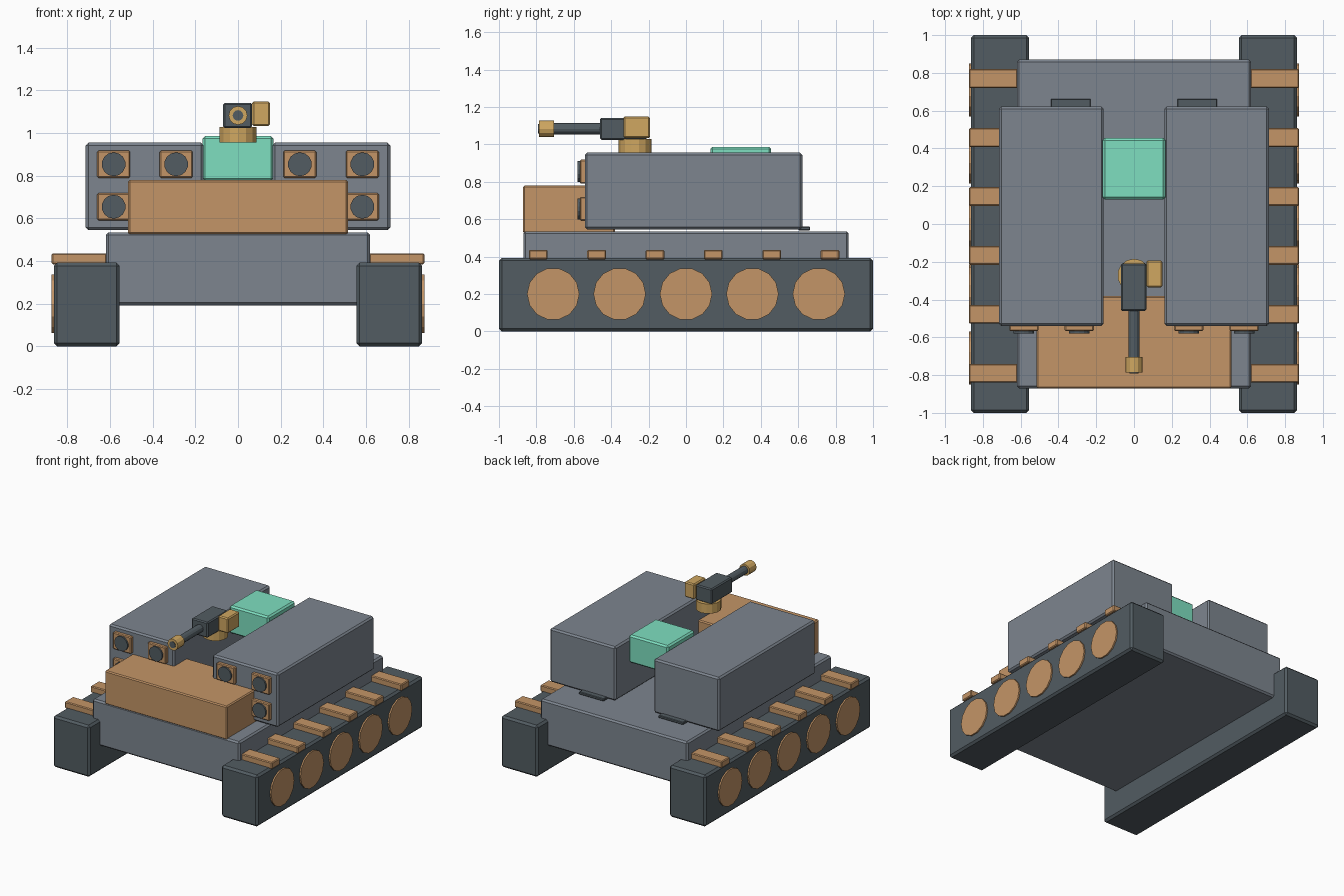
import bpy, bmesh
from math import pi
from mathutils import Matrix

if "Cube" in bpy.data.objects:
    bpy.data.objects.remove(bpy.data.objects["Cube"])


def material(name, rgb):
    m = bpy.data.materials.new(name)
    m.diffuse_color = (*rgb, 1)
    m.use_nodes = True
    m.node_tree.nodes["Principled BSDF"].inputs["Base Color"].default_value = m.diffuse_color
    return m


GREY = material("grey_paint", (0.205, 0.235, 0.275))
DARK = material("dark_steel", (0.084, 0.107, 0.122))
ORANGE = material("orange_tan", (0.55, 0.30, 0.135))
TEAL = material("teal", (0.21, 0.74, 0.53))
GOLD = material("brass", (0.63, 0.39, 0.12))


def finish(name, bm, mat, bevel):
    me = bpy.data.meshes.new(name)
    bm.to_mesh(me)
    bm.free()
    ob = bpy.data.objects.new(name, me)
    bpy.context.collection.objects.link(ob)
    me.materials.append(mat)
    if bevel:
        b = ob.modifiers.new("bevel", "BEVEL")
        b.width, b.segments = bevel, 1
    return ob


def box(name, x, y, z, mat, bevel=0.012):
    """Box from (min, max) ranges on each axis."""
    bm = bmesh.new()
    bmesh.ops.create_cube(bm, size=1)
    for v in bm.verts:
        v.co = [r[0] + (c + 0.5) * (r[1] - r[0]) for c, r in zip(v.co, (x, y, z))]
    return finish(name, bm, mat, bevel)


def cyl(name, axis, centre, r, span, mat, sides=16, bevel=0):
    """Cylinder along an axis; span gives its ends, centre the other two coordinates."""
    bm = bmesh.new()
    bmesh.ops.create_cone(bm, cap_ends=True, segments=sides, radius1=r, radius2=r,
                          depth=span[1] - span[0])
    mid = list(centre)
    mid.insert("XYZ".index(axis), sum(span) / 2)
    rot = {"X": Matrix.Rotation(pi / 2, 4, "Y"), "Y": Matrix.Rotation(pi / 2, 4, "X"),
           "Z": Matrix.Identity(4)}[axis]
    bmesh.ops.transform(bm, matrix=Matrix.Translation(mid) @ rot, verts=bm.verts)
    return finish(name, bm, mat, bevel)


# Hull and front block
box("hull", (-0.62, 0.62), (-0.87, 0.87), (0.193, 0.535), GREY)
box("front_block", (-0.515, 0.515), (-0.871, -0.38), (0.525, 0.78), ORANGE, 0.008)

for s, side in ((-1, "left"), (1, "right")):
    def span(a, b):
        return tuple(sorted((s * a, s * b)))

    # Running gear
    box(side + "_track", span(0.555, 0.863), (-1, 1), (0, 0.393), DARK, 0.015)
    for i in range(5):
        cyl(f"{side}_wheel_{i}", "X", (0.355 * (i - 2), 0.2), 0.14, span(0.80, 0.874),
            ORANGE, 14)
    for i in range(6):
        y = -0.79 + 0.312 * i
        box(f"{side}_track_pad_{i}", span(0.615, 0.874), (y - 0.05, y + 0.05),
            (0.385, 0.436), ORANGE, 0.006)

    # Launcher pod with its tubes, two by two, and rear vent
    box(side + "_pod", span(0.161, 0.714), (-0.54, 0.622), (0.545, 0.955), GREY)
    for x in (0.29, 0.583):
        for z in (0.655, 0.854):
            box(side + "_tube_frame", span(x - 0.077, x + 0.077), (-0.567, -0.53),
                (z - 0.064, z + 0.064), ORANGE, 0.006)
            cyl(side + "_tube_mouth", "Y", (s * x, z), 0.056, (-0.579, -0.54), DARK, 14)
    box(side + "_rear_vent", span(0.23, 0.44), (0.6, 0.663), (0.54, 0.56), DARK, 0.004)

# Sensor housing between the pods
box("sensor_box", (-0.166, 0.166), (0.13, 0.455), (0.775, 0.987), TEAL)

# Gun mount
cyl("gun_base", "Z", (0, -0.272), 0.088, (0.955, 1.028), GOLD, 14)
box("gun_body", (-0.07, 0.066), (-0.46, -0.21), (1.024, 1.142), DARK, 0.008)
box("ammo_box", (0.066, 0.15), (-0.335, -0.193), (1.033, 1.149), GOLD, 0.008)
cyl("gun_barrel", "Y", (0, 1.083), 0.03, (-0.74, -0.45), DARK, 12)
cyl("gun_muzzle", "Y", (0, 1.083), 0.044, (-0.787, -0.705), GOLD, 12)
cyl("gun_bore", "Y", (0, 1.083), 0.025, (-0.791, -0.76), DARK, 12)
